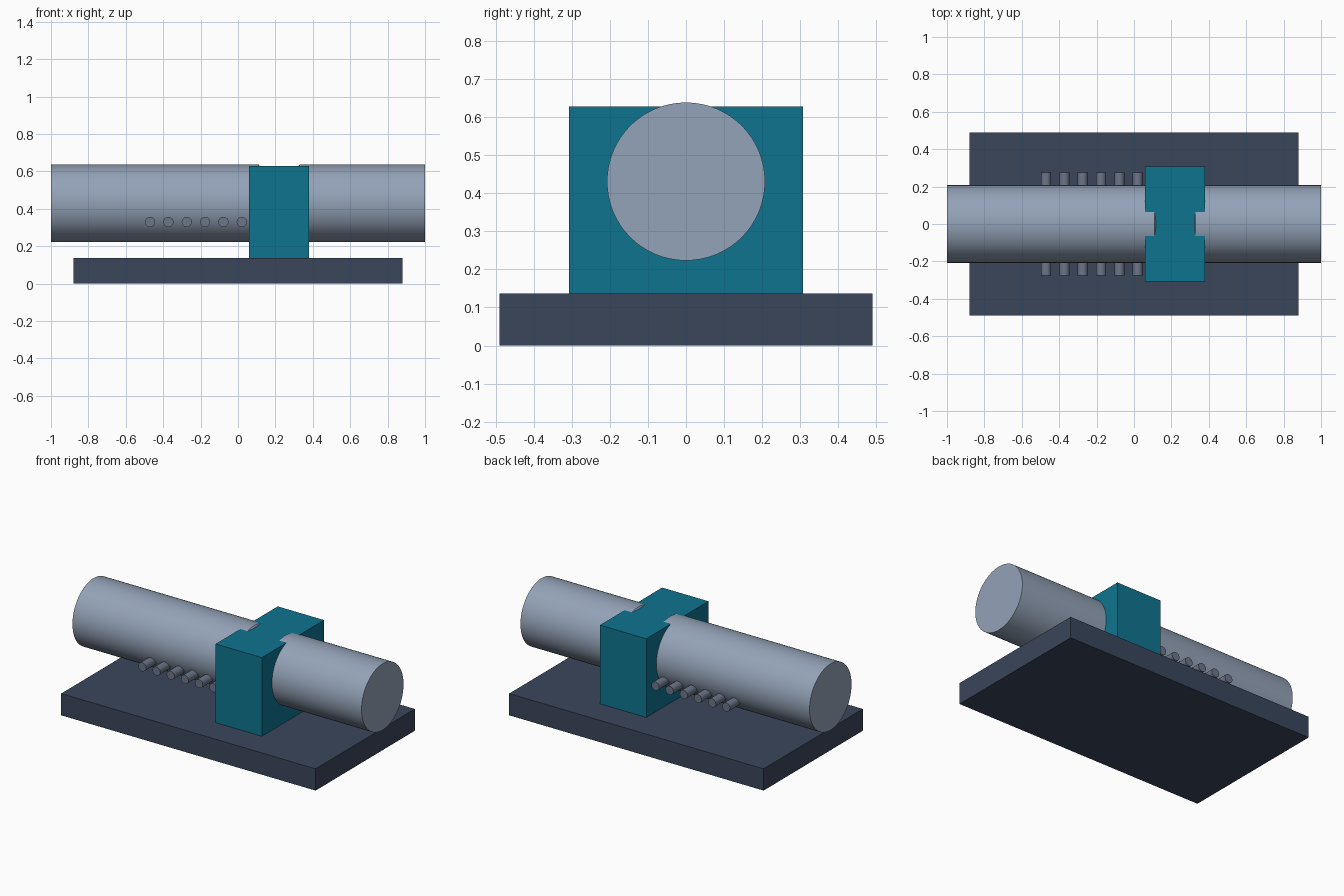
import bpy, bmesh, math
from mathutils import Matrix, Vector

if "Cube" in bpy.data.objects:
    bpy.data.objects.remove(bpy.data.objects["Cube"], do_unlink=True)


def material(name, rgb):
    # sRGB bytes converted to linear
    lin = [((c / 255 + 0.055) / 1.055) ** 2.4 for c in rgb]
    m = bpy.data.materials.new(name)
    m.use_nodes = True
    m.diffuse_color = (*lin, 1)
    m.node_tree.nodes["Principled BSDF"].inputs["Base Color"].default_value = (*lin, 1)
    return m


SLATE = material("dark slate", (58, 70, 91))
TEAL = material("teal", (14, 116, 144))
STEEL = material("light steel", (148, 163, 184))
PIN = material("pin grey", (108, 118, 138))


def finish(name, bm, mat, smooth=False):
    bmesh.ops.recalc_face_normals(bm, faces=bm.faces)
    mesh = bpy.data.meshes.new(name)
    bm.to_mesh(mesh)
    bm.free()
    mesh.materials.append(mat)
    ob = bpy.data.objects.new(name, mesh)
    bpy.context.collection.objects.link(ob)
    if smooth:
        bpy.ops.object.select_all(action='DESELECT')
        ob.select_set(True)
        bpy.context.view_layer.objects.active = ob
        bpy.ops.object.shade_smooth_by_angle(angle=math.radians(30))
    return ob


def box(name, x0, x1, half_y, z0, z1, mat):
    bm = bmesh.new()
    bmesh.ops.create_cube(bm, size=1)
    bmesh.ops.scale(bm, vec=(x1 - x0, 2 * half_y, z1 - z0), verts=bm.verts)
    bmesh.ops.translate(bm, vec=((x0 + x1) / 2, 0, (z0 + z1) / 2), verts=bm.verts)
    return finish(name, bm, mat)


def lathe_x(name, profile, z, segments, mat):
    # Rings of (x, radius) joined along the x axis, capped at both ends
    bm = bmesh.new()
    rings = []
    for x, r in profile:
        angles = [math.tau * i / segments for i in range(segments)]
        rings.append([bm.verts.new((x, r * math.cos(a), z + r * math.sin(a))) for a in angles])
    for a, b in zip(rings, rings[1:]):
        for i in range(segments):
            j = (i + 1) % segments
            bm.faces.new((a[i], a[j], b[j], b[i]))
    bm.faces.new(rings[0])
    bm.faces.new(rings[-1])
    return finish(name, bm, mat, True)


# Base plate and the clamp block standing on it
box("base_plate", -0.88, 0.88, 0.49, 0, 0.136, SLATE)
box("clamp_block", 0.06, 0.38, 0.307, 0.136, 0.628, TEAL)

# Shaft with a shallow neck held inside the block
R = 0.2075
lathe_x("shaft", [(-1, R), (0.11, R), (0.13, 0.18), (0.31, 0.18), (0.33, R), (1, R)],
        0.4305, 64, STEEL)

# Rows of pins on both sides of the shaft
for side, label in ((-1, "front"), (1, "back")):
    for i in range(6):
        bm = bmesh.new()
        spot = Vector((-0.47 + 0.098 * i, side * 0.2075, 0.33))
        bmesh.ops.create_cone(bm, cap_ends=True, segments=24, radius1=0.027, radius2=0.027,
                              depth=0.135,
                              matrix=Matrix.Translation(spot) @ Matrix.Rotation(math.pi / 2, 4, 'X'))
        finish(f"{label}_pin_{i + 1}", bm, PIN, True)
